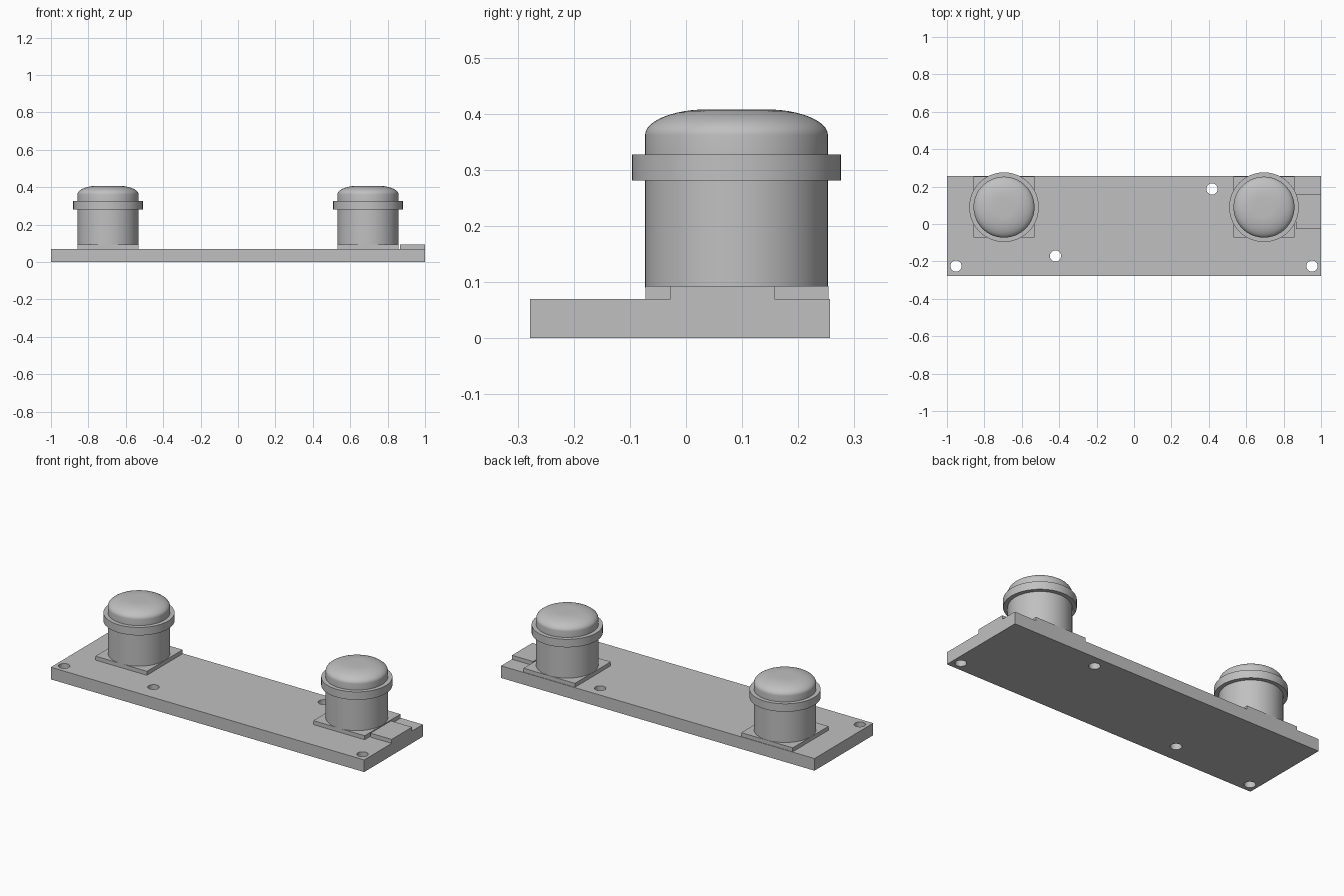
import bpy, bmesh
from math import sin, cos, pi, radians
from mathutils import Matrix, Vector

if "Cube" in bpy.data.objects:
    bpy.data.objects.remove(bpy.data.objects["Cube"])

grey = bpy.data.materials.new("light grey")
grey.use_nodes = True
GREY = (0.53, 0.53, 0.53, 1)
grey.diffuse_color = GREY
grey.node_tree.nodes["Principled BSDF"].inputs["Base Color"].default_value = GREY

POST_X, POST_Y = 0.695, 0.09
PLATE_TOP, PAD_TOP = 0.07, 0.093


def finish(name, bm, smooth=False):
    bmesh.ops.recalc_face_normals(bm, faces=bm.faces)
    mesh = bpy.data.meshes.new(name)
    bm.to_mesh(mesh)
    bm.free()
    mesh.materials.append(grey)
    obj = bpy.data.objects.new(name, mesh)
    bpy.context.collection.objects.link(obj)
    bpy.ops.object.select_all(action="DESELECT")
    obj.select_set(True)
    bpy.context.view_layer.objects.active = obj
    if smooth:
        bpy.ops.object.shade_smooth_by_angle(angle=radians(30))
    return obj


def box(name, low, high):
    bm = bmesh.new()
    low, high = Vector(low), Vector(high)
    size = Matrix.Diagonal((*(high - low), 1))
    bmesh.ops.create_cube(bm, size=1, matrix=Matrix.Translation((low + high) / 2) @ size)
    return finish(name, bm)


def lathe(name, profile, x, y, steps=64):
    bm = bmesh.new()
    verts = [bm.verts.new((r, 0, z)) for r, z in profile]
    edges = [bm.edges.new(pair) for pair in zip(verts, verts[1:])]
    bmesh.ops.spin(bm, geom=verts + edges, cent=(0, 0, 0), axis=(0, 0, 1),
                   angle=2 * pi, steps=steps)
    bmesh.ops.remove_doubles(bm, verts=bm.verts, dist=1e-5)
    bmesh.ops.translate(bm, verts=bm.verts, vec=(x, y, 0))
    return finish(name, bm, smooth=True)


# Base plate with four through holes
bm = bmesh.new()
for x, y in [(-0.952, -0.225), (0.952, -0.225), (-0.42, -0.171), (0.417, 0.187)]:
    bmesh.ops.create_cone(bm, cap_ends=True, segments=32, radius1=0.03, radius2=0.03,
                          depth=0.4, matrix=Matrix.Translation((x, y, 0)))
cutter = finish("hole_cutter", bm)
cutter.hide_render = True

plate = box("base_plate", (-1, -0.278, 0), (1, 0.257, PLATE_TOP))
cut = plate.modifiers.new("holes", "BOOLEAN")
cut.object = cutter
cut.solver = "EXACT"
bpy.ops.object.modifier_apply(modifier=cut.name)
bpy.data.objects.remove(cutter)
bpy.ops.object.shade_smooth_by_angle(angle=radians(30))

# Post outline: straight body, collar, shallow dome with a flat crown
BODY_R, COLLAR_R, CROWN_R = 0.163, 0.186, 0.05
DOME_Z, DOME_H = 0.362, 0.046
profile = [(0, PAD_TOP - 0.003), (BODY_R, PAD_TOP - 0.003), (BODY_R, 0.281),
           (COLLAR_R, 0.281), (COLLAR_R, 0.327), (BODY_R, 0.327)]
for i in range(13):
    a = i / 12 * pi / 2
    profile.append((CROWN_R + (BODY_R - CROWN_R) * cos(a), DOME_Z + DOME_H * sin(a)))
profile.append((0, DOME_Z + DOME_H))

# A square pad and a domed post at each end
for side, sx in (("left", 1), ("right", -1)):
    x = sx * POST_X
    box(side + "_pad", (x - 0.164, POST_Y - 0.162, PLATE_TOP - 0.005),
        (x + 0.164, POST_Y + 0.164, PAD_TOP))
    lathe(side + "_post", profile, x, POST_Y)

# Raised tab at the left end of the plate
box("end_tab", (0.865, -0.028, PLATE_TOP - 0.005), (1, 0.158, PAD_TOP))
